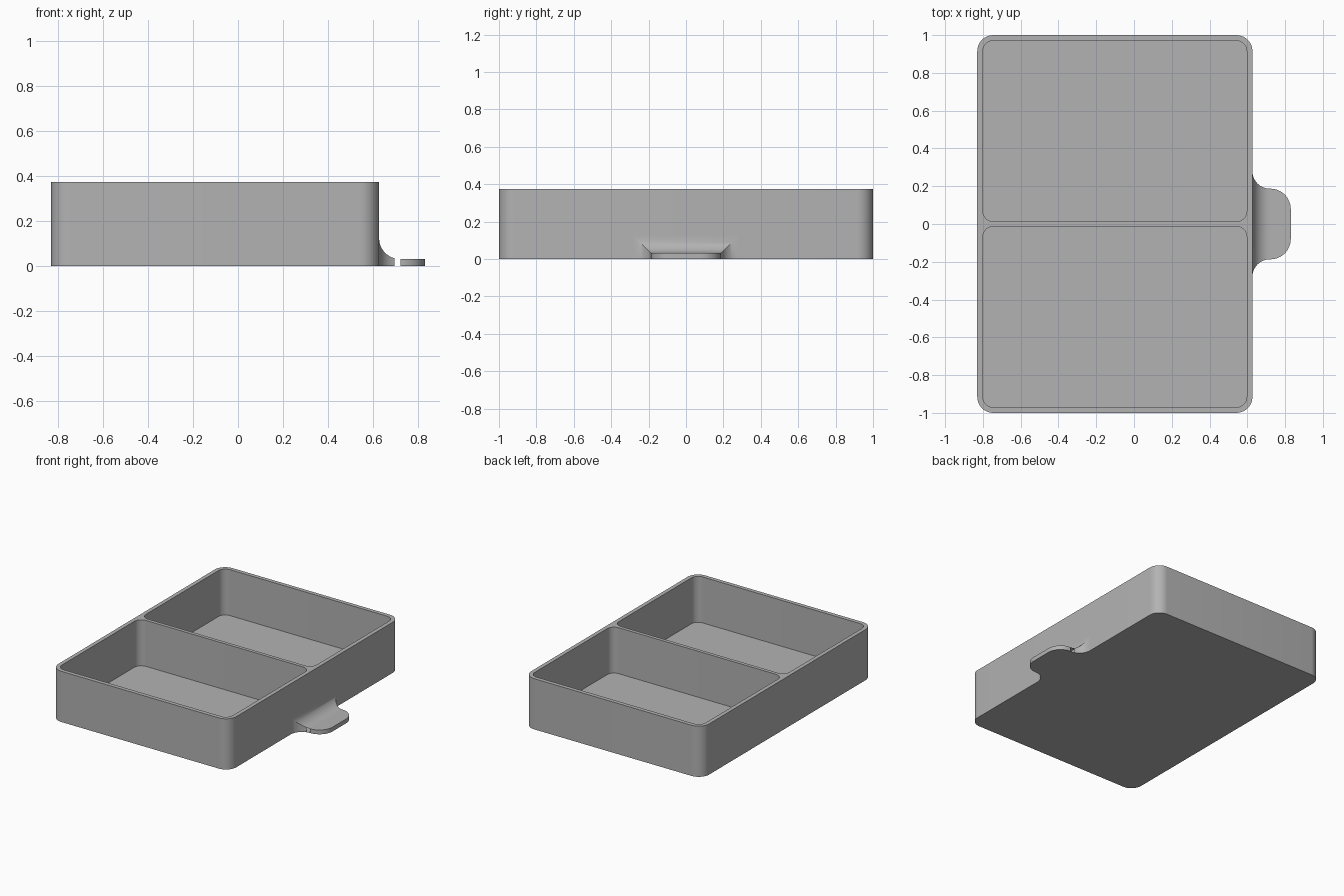
import bpy, bmesh
from math import sin, cos, pi, sqrt

if "Cube" in bpy.data.objects:
    bpy.data.objects.remove(bpy.data.objects["Cube"], do_unlink=True)

GREY = (0.45, 0.45, 0.45, 1)
mat = bpy.data.materials.new("plain grey")
mat.use_nodes = True
mat.diffuse_color = GREY
mat.node_tree.nodes["Principled BSDF"].inputs["Base Color"].default_value = GREY

LEFT, WALL, TIP = -0.83, 0.627, 0.83
HEIGHT, FLOOR, RIM = 0.375, 0.035, 0.03


def finish(bm, name):
    mesh = bpy.data.meshes.new(name)
    bm.to_mesh(mesh)
    bm.free()
    mesh.materials.append(mat)
    obj = bpy.data.objects.new(name, mesh)
    bpy.context.collection.objects.link(obj)
    bpy.ops.object.select_all(action='DESELECT')
    obj.select_set(True)
    bpy.context.view_layer.objects.active = obj
    bpy.ops.object.shade_smooth_by_angle(angle=pi / 6)


def rounded_loop(bm, x0, x1, y0, y1, r, z, steps=10):
    corners = [(x1 - r, y1 - r), (x0 + r, y1 - r), (x0 + r, y0 + r), (x1 - r, y0 + r)]
    verts = []
    for q, (cx, cy) in enumerate(corners):
        for i in range(steps + 1):
            a = (q + i / steps) * pi / 2
            verts.append(bm.verts.new((cx + r * cos(a), cy + r * sin(a), z)))
    return verts


def bridge(bm, a, b):
    n = len(a)
    return [bm.faces.new((a[i], a[(i + 1) % n], b[(i + 1) % n], b[i])) for i in range(n)]


# Tray: outer shell, two pockets and the rim joining them
bm = bmesh.new()
shell = (LEFT, WALL, -1, 1, 0.085)
bottom = rounded_loop(bm, *shell, 0)
top = rounded_loop(bm, *shell, HEIGHT)
bridge(bm, bottom, top)
bm.faces.new(bottom[::-1])
rim_loops = [top]
for y0, y1 in ((0.013, 1 - RIM), (RIM - 1, -0.013)):
    pocket = (LEFT + RIM, WALL - RIM, y0, y1, 0.055)
    base = rounded_loop(bm, *pocket, FLOOR)
    lip = rounded_loop(bm, *pocket, HEIGHT)
    bridge(bm, lip, base)
    bm.faces.new(base)
    rim_loops.append(lip)
rim_edges = [bm.edges.get((l[i], l[i - 1])) for l in rim_loops for i in range(len(l))]
bmesh.ops.triangle_fill(bm, use_beauty=True, edges=rim_edges, normal=(0, 0, 1))
bmesh.ops.recalc_face_normals(bm, faces=bm.faces)
finish(bm, "divided_tray")

# Pull tab: cross-sections swept out from the wall, flared by a fillet
HALF, THICK, FILLET, ROUND, STEPS = 0.187, 0.032, 0.092, 0.108, 12
sections = []
for i in range(STEPS + 1):
    a = i / STEPS * pi / 2
    flare = FILLET * (1 - sin(a))
    sections.append((WALL + FILLET * (1 - cos(a)), HALF + flare, THICK + flare))
for i in range(STEPS + 1):
    a = i / STEPS * pi / 2
    sections.append((TIP - ROUND + ROUND * sin(a), HALF - ROUND * (1 - cos(a)), THICK))

bm = bmesh.new()
rings = [[bm.verts.new(p) for p in ((x, -w, 0), (x, w, 0), (x, w, h), (x, -w, h))]
         for x, w, h in sections]
for near, far in zip(rings, rings[1:]):
    bridge(bm, near, far)
bm.faces.new(rings[-1])
bmesh.ops.recalc_face_normals(bm, faces=bm.faces)
# Open notch on each side where the fillet meets the rounded end
gap = [f for f in bm.faces if abs(f.normal.y) > 0.9
       and 0.69 < f.calc_center_median().x < TIP - ROUND]
bmesh.ops.delete(bm, geom=gap, context='FACES_ONLY')
finish(bm, "pull_tab")
